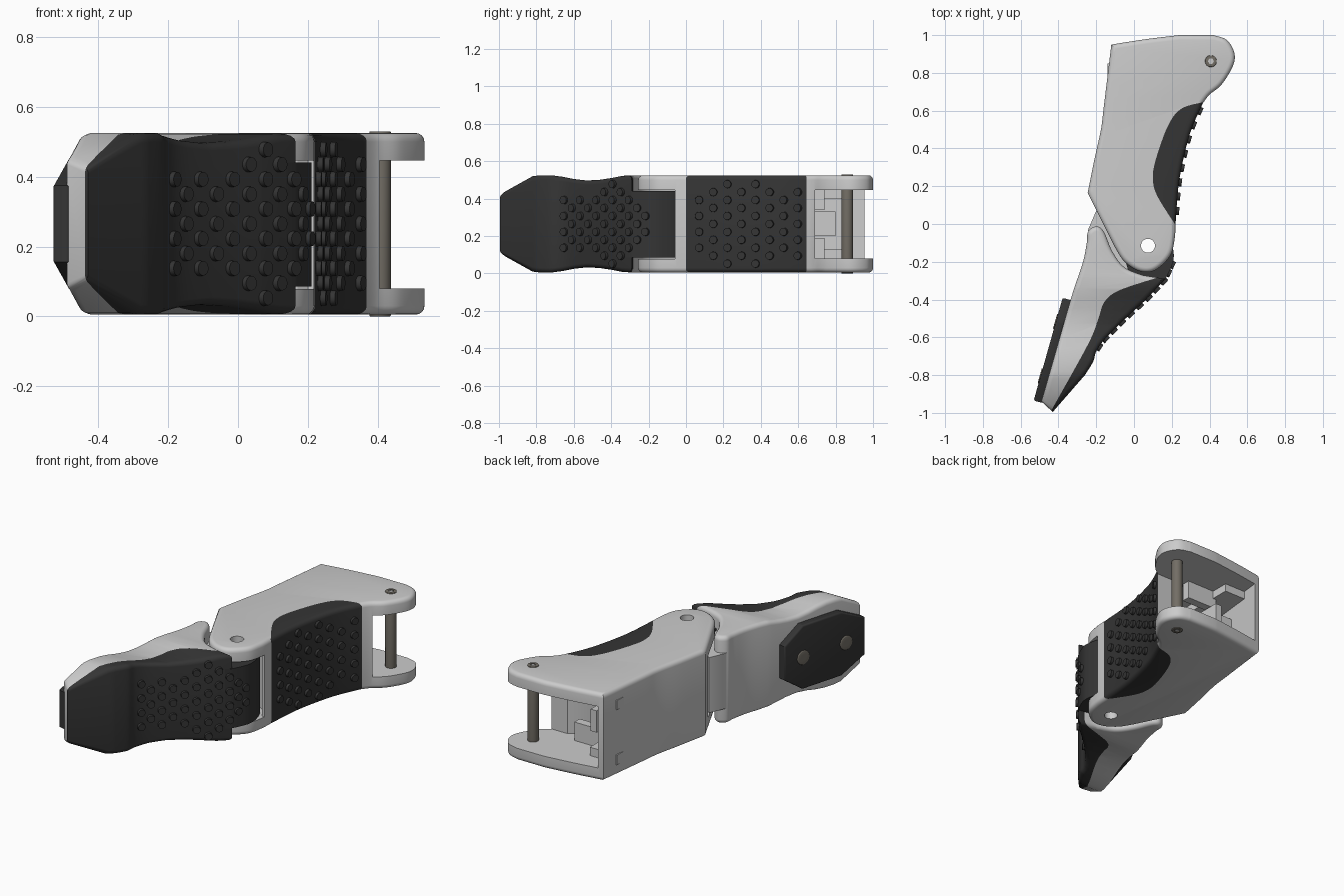
import bpy, bmesh, math
from mathutils import Matrix, Vector

if "Cube" in bpy.data.objects:
    bpy.data.objects.remove(bpy.data.objects["Cube"])

MID = 0.265
DARK = bpy.data.materials.new("dark_rubber")
DARK.diffuse_color = (0.035, 0.035, 0.035, 1)
DARK.use_nodes = True
DARK.node_tree.nodes["Principled BSDF"].inputs["Base Color"].default_value = DARK.diffuse_color
STEEL = bpy.data.materials.new("steel")
STEEL.diffuse_color = (0.17, 0.155, 0.13, 1)
STEEL.use_nodes = True
STEEL.node_tree.nodes["Principled BSDF"].inputs["Base Color"].default_value = STEEL.diffuse_color


def spline(pts, n=6):
    # smooth open curve through the points
    p = [Vector(q) for q in [pts[0]] + list(pts) + [pts[-1]]]
    out = []
    for a, b, c, d in zip(p, p[1:], p[2:], p[3:]):
        for i in range(n):
            t = i / n
            q = 0.5 * (2 * b + (c - a) * t + (2 * a - 5 * b + 4 * c - d) * t * t
                       + (3 * b - a - 3 * c + d) * t ** 3)
            out.append((q.x, q.y))
    return out + [tuple(pts[-1])]


def circle(x, y, r, n=32):
    return [(x + r * math.cos(2 * math.pi * i / n), y + r * math.sin(2 * math.pi * i / n)) for i in range(n)]


def add(name, bm, mat=None):
    bmesh.ops.recalc_face_normals(bm, faces=bm.faces)
    me = bpy.data.meshes.new(name)
    bm.to_mesh(me)
    bm.free()
    ob = bpy.data.objects.new(name, me)
    bpy.context.collection.objects.link(ob)
    if mat:
        me.materials.append(mat)
    return ob


def prism(name, outline, z0, z1, bevel=0, mat=None, heights=None, matrix=None):
    # extruded outline with rounded rims and an optional half-height profile along y
    clean = [p for i, p in enumerate(outline) if (Vector(p) - Vector(outline[i - 1])).length > 1e-4]
    bm = bmesh.new()
    f = bm.faces.new([bm.verts.new((x, y, z0)) for x, y in clean])
    ext = bmesh.ops.extrude_face_region(bm, geom=[f])["geom"]
    for v in ext:
        if isinstance(v, bmesh.types.BMVert):
            v.co.z = z1
    bmesh.ops.recalc_face_normals(bm, faces=bm.faces)
    if bevel:
        rims = [e for e in bm.edges if abs(e.verts[0].co.z - e.verts[1].co.z) < 1e-6]
        bmesh.ops.bevel(bm, geom=rims, offset=bevel, offset_type='OFFSET', segments=4,
                        profile=0.5, affect='EDGES', clamp_overlap=False)
    if heights:
        for y, _ in heights:
            bmesh.ops.bisect_plane(bm, geom=bm.verts[:] + bm.edges[:] + bm.faces[:],
                                   plane_co=(0, y, 0), plane_no=(0, 1, 0))
        for v in bm.verts:
            h = heights[0][1] if v.co.y < heights[0][0] else heights[-1][1]
            for (ya, ha), (yb, hb) in zip(heights, heights[1:]):
                if ya <= v.co.y <= yb:
                    h = ha + (hb - ha) * (v.co.y - ya) / (yb - ya)
            v.co.z = MID + (v.co.z - MID) * h / heights[-1][1]
    if matrix:
        bm.transform(matrix)
    return add(name, bm, mat)


def boolean(ob, cutter, op='DIFFERENCE', keep=False):
    m = ob.modifiers.new("cut", 'BOOLEAN')
    m.operation, m.object, m.solver = op, cutter, 'EXACT'
    bpy.context.view_layer.objects.active = ob
    bpy.ops.object.modifier_apply(modifier=m.name)
    if not keep:
        bpy.data.objects.remove(cutter)


def split_pad(body, name, region):
    # separate the rubber pad from the grey shell
    pad = body.copy()
    pad.data = body.data.copy()
    pad.name = name
    bpy.context.collection.objects.link(pad)
    cutter = prism("pad_cutter", region, -0.5, 1.0)
    boolean(pad, cutter, 'INTERSECT', True)
    boolean(body, cutter)
    pad.data.materials.clear()
    pad.data.materials.append(DARK)


def dots(name, path, y0, y1, counts, pitch=0.085):
    # staggered columns of raised grip dots following a front profile
    bm = bmesh.new()
    for i, n in enumerate(counts):
        y = y0 + (y1 - y0) * i / (len(counts) - 1)
        for a, b in zip(path, path[1:]):
            if min(a[1], b[1]) <= y <= max(a[1], b[1]) and a[1] != b[1]:
                x = a[0] + (b[0] - a[0]) * (y - a[1]) / (b[1] - a[1])
                t = Vector((b[0] - a[0], b[1] - a[1], 0)).normalized()
                break
        nrm = Vector((abs(t.y), -t.x if t.y > 0 else t.x, 0))
        rot = nrm.to_track_quat('Z', 'Y').to_matrix().to_4x4()
        for k in range(n):
            z = MID + (k - (n - 1) / 2) * pitch
            bmesh.ops.create_cone(bm, cap_ends=True, segments=14, radius1=0.023, radius2=0.021, depth=0.026,
                                  matrix=Matrix.Translation(Vector((x, y, z)) + nrm * 0.002) @ rot)
    add(name, bm, DARK)


# upper segment shell
front_up = spline([(0.365, 0.64), (0.295, 0.475), (0.24, 0.235), (0.22, 0)])
upper = prism("upper_segment",
              spline([(-0.245, 0.165), (-0.21, 0.34), (-0.175, 0.5), (-0.16, 0.62), (-0.12, 0.95)])
              + spline([(-0.12, 0.95), (0.06, 0.978), (0.24, 1.0)])
              + spline([(0.42, 1.0), (0.49, 0.975), (0.53, 0.91), (0.525, 0.84), (0.465, 0.74),
                        (0.40, 0.685), (0.365, 0.64)])
              + front_up
              + spline([(0.22, 0), (0.215, -0.08), (0.19, -0.17), (0.11, -0.245), (0.03, -0.25),
                        (-0.05, -0.2), (-0.1, -0.125)]),
              0.005, 0.525, 0.025)
# open cavity, knuckle slot and pivot hole
for pts, z0, z1 in [
        ([(-0.06, 1.2), (-0.14, 0.45), (0.1, 0.45), (0.2, 0.62), (0.3, 0.69), (0.8, 0.69), (0.8, 1.2)], 0.08, 0.447),
        ([(-0.4, 0.09), (-0.15, 0.09), (0, 0.05), (0.1, 0.04), (0.17, 0), (0.2, -0.06), (0.4, -0.06),
          (0.4, -0.5), (-0.4, -0.5)], 0.078, 0.447),
        (circle(0.074, -0.115, 0.037), -0.2, 0.8)]:
    boolean(upper, prism("cutter", pts, z0, z1))
split_pad(upper, "upper_pad",
          spline([(0.366, 0.645), (0.25, 0.61), (0.18, 0.52), (0.115, 0.34), (0.1, 0.235),
                  (0.125, 0.145), (0.216, 0)]) + [(0.5, -0.02), (0.5, 0.645)])
dots("upper_grip_dots", front_up, 0.07, 0.6, [4, 5, 6, 5, 6, 5, 4, 5])

# ribs and hook inside the cavity
for name, x0, x1, y0, y1, z0, z1 in [
        ("rail_low", -0.14, 0.04, 0.44, 0.85, 0.07, 0.13), ("rail_high", -0.14, 0.04, 0.44, 0.85, 0.4, 0.455),
        ("bracket_low", 0.02, 0.22, 0.69, 0.74, 0.07, 0.19), ("bracket_high", 0.02, 0.22, 0.69, 0.74, 0.34, 0.455),
        ("hook_base", -0.13, 0.06, 0.44, 0.72, 0.2, 0.33), ("hook_lip", 0.03, 0.07, 0.6, 0.8, 0.2, 0.33)]:
    prism(name, [(x0, y0), (x1, y0), (x1, y1), (x0, y1)], z0, z1)

# cross pin with a socket in each end
pin = prism("cross_pin", circle(0.407, 0.862, 0.031), 0.0, 0.53, 0.004, STEEL)
for z in (-0.03, 0.515):
    boolean(pin, prism("cutter", circle(0.407, 0.862, 0.016, 6), z, z + 0.045))

# lower segment shell: waisted, with a tapered tip
curve_low = spline([(0.07, -0.395), (-0.05, -0.505), (-0.155, -0.61), (-0.2, -0.675), (-0.217, -0.73), (-0.26, -0.8)])
lower = prism("lower_segment",
              [(0.165, -0.29)] + curve_low + [(-0.43, -0.995), (-0.49, -0.94)]
              + spline([(-0.35, -0.45), (-0.32, -0.35), (-0.27, -0.2), (-0.25, -0.1), (-0.243, -0.04), (-0.2, -0.013),
                        (-0.16, -0.04), (-0.115, -0.145), (-0.05, -0.23), (0.05, -0.272)]),
              0.005, 0.525, 0.025,
              heights=[(-1.0, 0.155), (-0.82, 0.255), (-0.78, 0.26), (-0.72, 0.26), (-0.66, 0.252), (-0.6, 0.24),
                       (-0.53, 0.232), (-0.46, 0.236), (-0.4, 0.245), (-0.34, 0.257), (-0.28, 0.26)])
split_pad(lower, "lower_pad",
          [(0.5, -0.2), (0.13, -0.2)]
          + spline([(0.127, -0.283), (-0.075, -0.35), (-0.155, -0.41), (-0.19, -0.505), (-0.245, -0.64), (-0.445, -1.0)])
          + [(-0.3, -1.2), (0.5, -0.9)])

# knuckle between the clevis plates and grey stop behind it
knuckle = prism("knuckle",
                spline([(0.165, -0.295), (0.207, -0.2), (0.204, -0.12), (0.165, -0.03), (0.074, 0.02),
                        (-0.03, -0.03), (-0.06, -0.115), (-0.03, -0.25), (0.0, -0.35)]) + [(0.1, -0.355)],
                0.085, 0.44, 0, DARK)
boolean(knuckle, prism("cutter", circle(0.074, -0.115, 0.037), -0.2, 0.8))
prism("knuckle_stop", [(-0.2, 0.07), (-0.243, -0.03), (-0.22, -0.25), (0.0, -0.33), (-0.02, -0.1)], 0.1, 0.43)
dots("lower_grip_dots", curve_low[::-1] + [(0.165, -0.293), (0.207, -0.2)], -0.65, -0.215,
     [4, 3, 4, 3, 4, 5, 6, 5, 4, 3, 2])

# back plate and its two screws, built flat then tilted onto the back
d = Vector((-0.155, -0.55, 0)).normalized()
n = Vector((d.y, -d.x, 0))
tilt = Matrix.Translation((-0.345, -0.4, MID)) @ Matrix((d, (0, 0, 1), n)).transposed().to_4x4()
half = [(0, 0.1), (0.13, 0.19), (0.4, 0.19), (0.565, 0.11)]
prism("back_plate", half + [(t, -w) for t, w in half[::-1]], -0.015, 0.034, 0.01, DARK, matrix=tilt)
for i, t in enumerate((0.13, 0.43)):
    screw = prism(f"plate_screw_{i}", circle(t, 0, 0.042), 0.0, 0.039, 0.005, STEEL, matrix=tilt)
    boolean(screw, prism("cutter", circle(t, 0, 0.02, 6), 0.022, 0.06, matrix=tilt))

# smooth shading with crisp edges
for ob in bpy.context.scene.objects:
    ob.select_set(True)
bpy.context.view_layer.objects.active = upper
bpy.ops.object.shade_smooth_by_angle(angle=math.radians(32))
